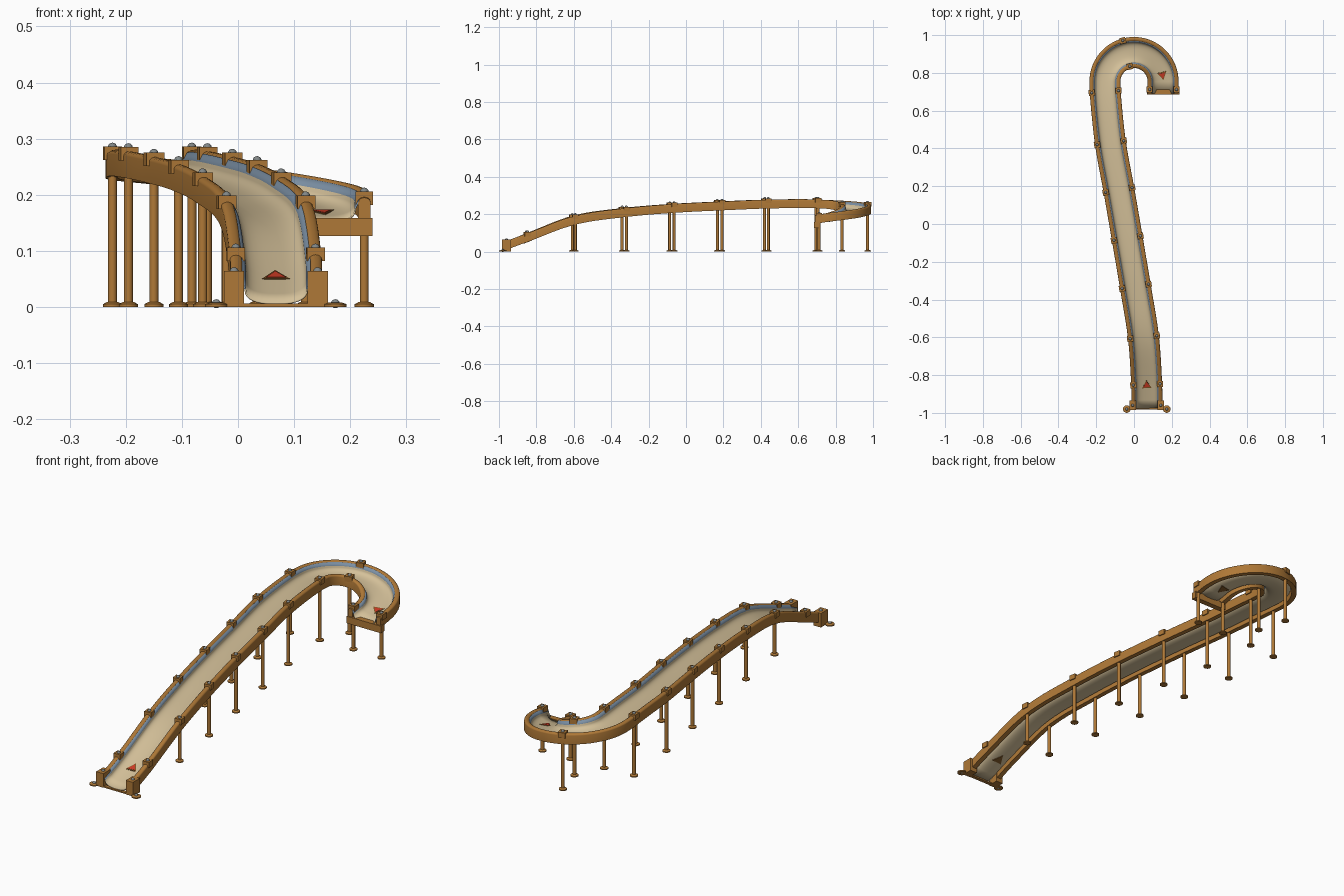
import bpy, bmesh, math
from mathutils import Matrix, Vector

if "Cube" in bpy.data.objects:
    bpy.data.objects.remove(bpy.data.objects["Cube"])


def material(name, rgb):
    m = bpy.data.materials.new(name)
    m.diffuse_color = (*rgb, 1)
    m.use_nodes = True
    m.node_tree.nodes["Principled BSDF"].inputs["Base Color"].default_value = m.diffuse_color
    return m


WOOD = material("warm wood", (0.43, 0.19, 0.038))
SAND = material("sand lining", (0.66, 0.53, 0.32))
BLUE = material("blue grey trim", (0.20, 0.28, 0.375))
STEEL = material("steel", (0.22, 0.24, 0.24))
RED = material("red arrow", (0.62, 0.045, 0.018))
BROWN = material("dark arrow border", (0.22, 0.10, 0.022))

# Path: t equals y on the long run, then arc length round the hook
X_KEYS = [(-0.975, 0.068), (-0.85, 0.067), (-0.6, 0.05), (-0.33, 0.007),
          (-0.075, -0.036), (0.18, -0.08), (0.43, -0.125), (0.7, -0.153), (0.754, -0.154)]
Z_KEYS = [(-0.975, 0.046), (-0.85, 0.094), (-0.6, 0.187), (-0.33, 0.228), (-0.075, 0.25),
          (0.18, 0.263), (0.43, 0.273), (0.7, 0.274), (0.955, 0.253), (1.15, 0.217), (1.302, 0.19)]
R, BEND_Y = 0.154, 0.754
BEND_END = BEND_Y + math.pi * R
T0, T1 = -0.975, 1.302


def interp(keys, t):
    """Smooth cubic interpolation through (t, value) keys."""
    n = len(keys)

    def slope(i):
        a, b = keys[max(i - 1, 0)], keys[min(i + 1, n - 1)]
        return (b[1] - a[1]) / (b[0] - a[0])
    i = 0
    while i < n - 2 and t > keys[i + 1][0]:
        i += 1
    (ta, a), (tb, b) = keys[i], keys[i + 1]
    h = tb - ta
    s = (t - ta) / h
    return ((2*s**3 - 3*s*s + 1) * a + (s**3 - 2*s*s + s) * h * slope(i)
            + (3*s*s - 2*s**3) * b + (s**3 - s*s) * h * slope(i + 1))


def point(t):
    z = interp(Z_KEYS, t)
    if t <= BEND_Y:
        return Vector((interp(X_KEYS, t), t, z))
    if t <= BEND_END:
        a = math.pi - (t - BEND_Y) / R
        return Vector((R * math.cos(a), BEND_Y + R * math.sin(a), z))
    return Vector((R, BEND_Y - (t - BEND_END), z))


def frame(t, tilt=False):
    """Matrix at t: local x to the right, y along the path, z up."""
    d = point(min(t + 0.004, T1)) - point(max(t - 0.004, T0))
    if not tilt:
        d.z = 0
    d.normalize()
    right = d.cross(Vector((0, 0, 1))).normalized()
    m = Matrix((right, d, right.cross(d))).transposed().to_4x4()
    m.translation = point(t)
    return m


def finish(name, bm, mats):
    bmesh.ops.recalc_face_normals(bm, faces=bm.faces)
    me = bpy.data.meshes.new(name)
    bm.to_mesh(me)
    bm.free()
    for m in mats:
        me.materials.append(m)
    ob = bpy.data.objects.new(name, me)
    bpy.context.collection.objects.link(ob)
    return ob


STEPS = [T0 + (BEND_Y - T0) * i / 40 for i in range(40)]
STEPS += [BEND_Y + math.pi * R * i / 32 for i in range(33)] + [T1]


def sweep(name, profile, mats, closed=True, mat_rule=None):
    bm = bmesh.new()
    rings = [[bm.verts.new(frame(t) @ Vector((u, 0, w))) for u, w in profile] for t in STEPS]
    n = len(profile)
    for a, b in zip(rings, rings[1:]):
        for i in range(n if closed else n - 1):
            j = (i + 1) % n
            f = bm.faces.new((a[i], a[j], b[j], b[i]))
            f.material_index = mat_rule(i) if mat_rule else 0
    if closed:
        bm.faces.new(rings[0])
        bm.faces.new(rings[-1])
    return finish(name, bm, mats)


def add_box(bm, m, centre, size):
    bmesh.ops.create_cube(bm, size=1, matrix=m @ Matrix.Translation(centre) @ Matrix.Diagonal((*size, 1)))


def add_cone(bm, x, y, z0, z1, r0, r1, seg=16):
    bmesh.ops.create_cone(bm, cap_ends=True, segments=seg, radius1=r0, radius2=r1, depth=z1 - z0,
                          matrix=Matrix.Translation((x, y, (z0 + z1) / 2)))


def add_dome(bm, p, r=0.008):
    bmesh.ops.create_uvsphere(bm, u_segments=12, v_segments=8, radius=r, matrix=Matrix.Translation(p))


# Trough lining with a trim strip along each upper edge
trough = [(-0.062, 0.0), (-0.055, -0.014)]
for k in range(1, 16):
    a = math.pi * k / 16
    c, s = math.cos(a), math.sin(a)
    trough.append((-0.055 * math.copysign(abs(c) ** 0.8, c), -0.014 - 0.026 * s ** 0.8))
trough += [(0.055, -0.014), (0.062, 0.0)]
last = len(trough) - 2
lining = sweep("trough", trough, [SAND, BLUE], closed=False, mat_rule=lambda i: int(i in (0, last)))
solid = lining.modifiers.new("thickness", "SOLIDIFY")
solid.thickness = 0.003
solid.offset = 0

# Round-topped side rails
for side, label in ((-1, "left"), (1, "right")):
    prof = [(0.060, -0.042), (0.082, -0.042)]
    prof += [(0.071 + 0.011 * math.cos(math.pi * k / 8), -0.003 + 0.008 * math.sin(math.pi * k / 8))
             for k in range(9)]
    sweep(label + "_rail", [(side * u, w) for u, w in prof], [WOOD])

# Brackets, screws, posts and feet at regular stations
brackets, screws, posts, feet = (bmesh.new() for _ in range(4))
for t in (-0.85, -0.6, -0.33, -0.075, 0.18, 0.43, 0.7, 0.955, 1.28):
    m = frame(t)
    for side in (-1, 1):
        p = m @ Vector((side * 0.071, 0, 0))
        add_box(brackets, m, (side * 0.071, 0, 0), (0.032, 0.032, 0.024))
        add_dome(screws, p + Vector((0, 0, 0.011)))
        if t > -0.8:
            add_cone(posts, p.x, p.y, 0.004, p.z - 0.005, 0.008, 0.008)
            add_cone(feet, p.x, p.y, 0, 0.005, 0.017, 0.017)
            add_cone(feet, p.x, p.y, 0.005, 0.009, 0.017, 0.010)

# Lower end: blocks, anchor feet and sill
blocks = bmesh.new()
base = Matrix.Translation((0.0675, 0, 0))
for side in (-1, 1):
    add_box(blocks, base, (side * 0.0745, -0.96, 0.032), (0.036, 0.05, 0.064))
    add_dome(screws, (0.0675 + side * 0.0745, -0.96, 0.063))
    x = 0.0675 + side * 0.106
    add_cone(feet, x, -0.98, 0, 0.005, 0.020, 0.020)
    add_cone(feet, x, -0.98, 0.005, 0.008, 0.020, 0.012)
    add_dome(screws, (x, -0.98, 0.006))
finish("end_blocks", blocks, [WOOD])
sill = bmesh.new()
add_box(sill, base, (0, -0.975, 0.003), (0.13, 0.016, 0.006))
finish("lower_sill", sill, [WOOD])

# Cross beam beneath the upper end
beam = bmesh.new()
add_box(beam, Matrix(), (R, 0.698, 0.143), (0.172, 0.026, 0.032))
finish("upper_beam", beam, [WOOD])

finish("brackets", brackets, [WOOD])
finish("screws", screws, [STEEL])
finish("posts", posts, [WOOD])
finish("feet", feet, [WOOD])


# Direction arrows set in the trough floor
def triangle(name, t, size, low, high, mat):
    bm = bmesh.new()
    m = frame(t, tilt=True)
    lift = Matrix.Translation((0, 0, -0.040))
    m = lift @ m
    pts = [(-size, -0.75 * size), (size, -0.75 * size), (0, 1.0 * size)]
    a, b = [[bm.verts.new(m @ Vector((u, v, w))) for u, v in pts] for w in (low, high)]
    bm.faces.new(a)
    bm.faces.new(b)
    for i in range(3):
        j = (i + 1) % 3
        bm.faces.new((a[i], a[j], b[j], b[i]))
    finish(name, bm, [mat])


for label, t in (("lower", -0.85), ("upper", 1.205)):
    triangle(label + "_arrow_border", t, 0.025, -0.004, 0.0035, BROWN)
    triangle(label + "_arrow", t, 0.018, 0.002, 0.0045, RED)

bpy.ops.object.select_all(action="SELECT")
bpy.context.view_layer.objects.active = lining
bpy.ops.object.shade_smooth_by_angle(angle=math.radians(35))
